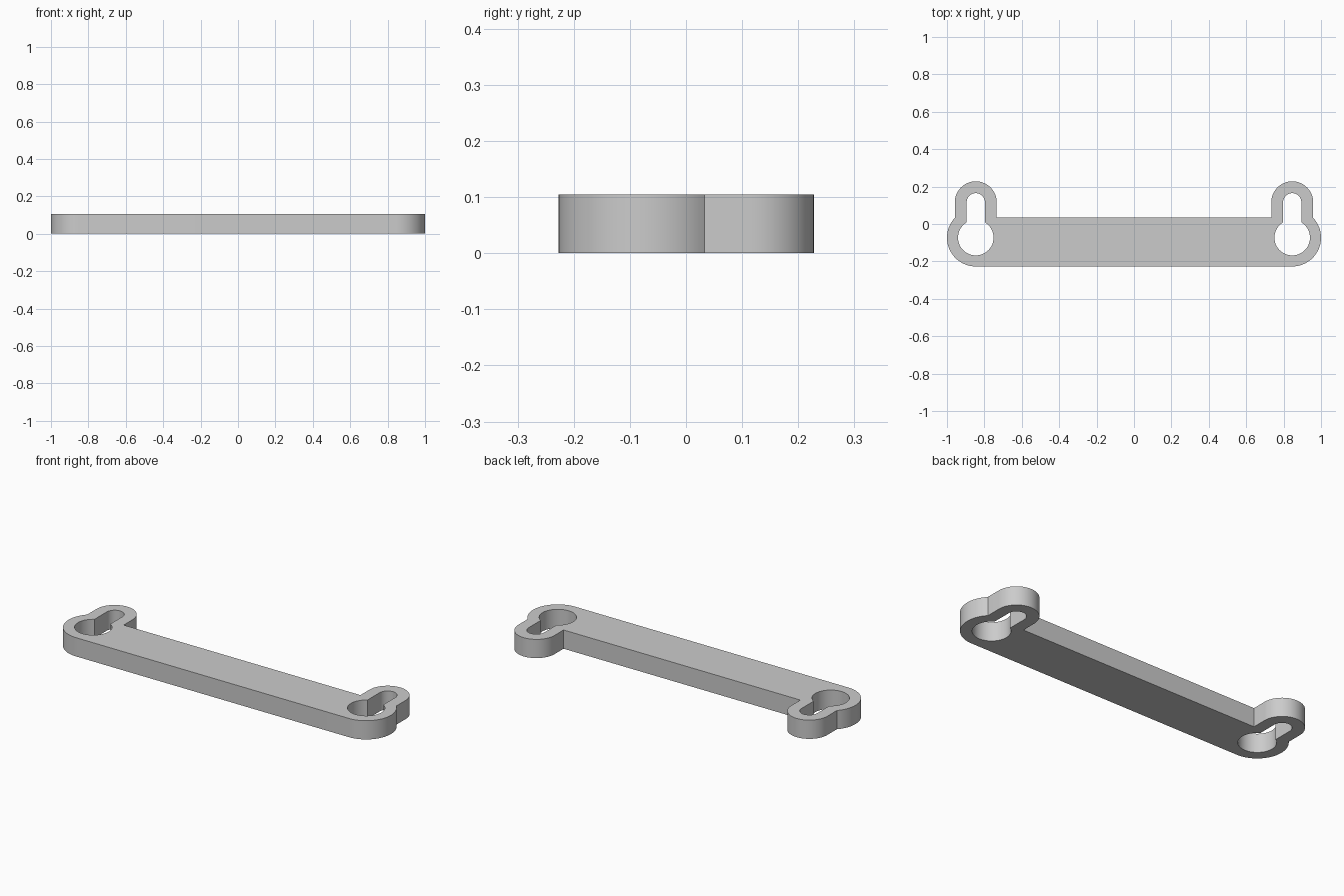
import bpy, bmesh, math

if "Cube" in bpy.data.objects:
    bpy.data.objects.remove(bpy.data.objects["Cube"])

HEIGHT = 0.105
CX = 0.846                      # x of both keyhole ends
BIG_Y, SMALL_Y = -0.073, 0.116  # centres of the wide and narrow rounds
BIG_R, SMALL_R = 0.154, 0.112   # outer rounds
HOLE_R, SLOT_R = 0.095, 0.049   # keyhole opening
BAR_TOP = 0.036


def arc(cy, r, a0, a1, n):
    return [(CX + r * math.cos(a0 + (a1 - a0) * i / n),
             cy + r * math.sin(a0 + (a1 - a0) * i / n)) for i in range(n + 1)]


def mirrored(points):
    return [(-x, y) for x, y in reversed(points)]


# Outer outline: right end, then its mirror image
neck = math.acos(SMALL_R / BIG_R)
right = arc(BIG_Y, BIG_R, -math.pi / 2, neck, 28)
right += arc(SMALL_Y, SMALL_R, 0, math.pi, 32)
right.append((CX - SMALL_R, BAR_TOP))
outline = right + mirrored(right)

# Keyhole: wide round with a narrow round-ended slot
mouth = math.acos(SLOT_R / HOLE_R)
keyhole = arc(BIG_Y, HOLE_R, math.pi - mouth, 2 * math.pi + mouth, 44)
keyhole += arc(SMALL_Y, SLOT_R, 0, math.pi, 24)

# Filled flat profile extruded to full height
curve = bpy.data.curves.new("bracket_profile", "CURVE")
curve.dimensions = "2D"
curve.fill_mode = "BOTH"
curve.extrude = HEIGHT / 2
for loop in (outline, keyhole, mirrored(keyhole)):
    spline = curve.splines.new("POLY")
    spline.points.add(len(loop) - 1)
    for p, (x, y) in zip(spline.points, loop):
        p.co = (x, y, 0, 1)
    spline.use_cyclic_u = True

bracket = bpy.data.objects.new("keyhole_bracket", curve)
bpy.context.collection.objects.link(bracket)
bpy.context.view_layer.objects.active = bracket
bracket.select_set(True)
bpy.ops.object.convert(target="MESH")
bracket = bpy.context.object

# Weld caps to walls and stand on the floor
bm = bmesh.new()
bm.from_mesh(bracket.data)
bmesh.ops.remove_doubles(bm, verts=bm.verts, dist=0.0005)
bmesh.ops.translate(bm, verts=bm.verts, vec=(0, 0, HEIGHT / 2))
bmesh.ops.recalc_face_normals(bm, faces=bm.faces)
bm.to_mesh(bracket.data)
bm.free()
bpy.ops.object.shade_smooth_by_angle(angle=math.radians(30))

# Single plain grey
grey = bpy.data.materials.new("light_grey")
grey.diffuse_color = (0.6, 0.6, 0.6, 1)
grey.use_nodes = True
grey.node_tree.nodes["Principled BSDF"].inputs["Base Color"].default_value = grey.diffuse_color
bracket.data.materials.clear()
bracket.data.materials.append(grey)
